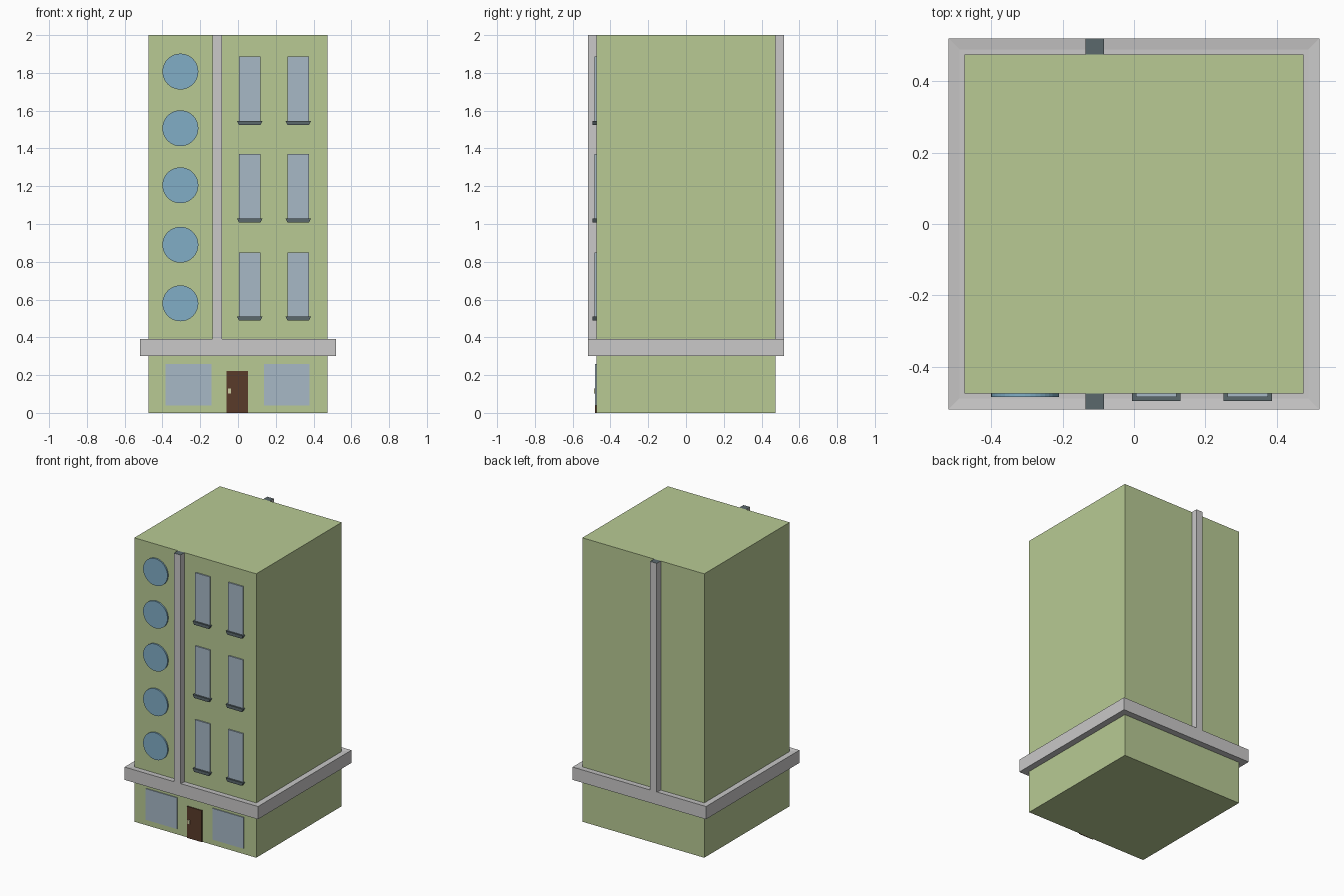
import bpy, bmesh, math
from mathutils import Matrix, Vector

if "Cube" in bpy.data.objects:
    bpy.data.objects.remove(bpy.data.objects["Cube"])


def mat(name, r, g, b):
    m = bpy.data.materials.new(name)
    m.diffuse_color = (r, g, b, 1)
    m.use_nodes = True
    m.node_tree.nodes["Principled BSDF"].inputs["Base Color"].default_value = m.diffuse_color
    return m


GREEN = mat("green wall", 0.479, 0.591, 0.296)
GREY = mat("pale grey stone", 0.585, 0.580, 0.580)
SLATE = mat("dark slate", 0.105, 0.140, 0.152)
BLUE = mat("round glass blue", 0.219, 0.423, 0.565)
GLASS = mat("window glass", 0.386, 0.485, 0.565)
BROWN = mat("door brown", 0.102, 0.044, 0.023)
BRASS = mat("handle cream", 0.62, 0.62, 0.36)

W = 0.475   # half width of the tower
B = 0.52    # half width of the belt course


def finish(name, bm, *mats):
    bmesh.ops.recalc_face_normals(bm, faces=bm.faces)
    me = bpy.data.meshes.new(name)
    bm.to_mesh(me)
    bm.free()
    for m in mats:
        me.materials.append(m)
    ob = bpy.data.objects.new(name, me)
    bpy.context.collection.objects.link(ob)
    return ob


def box_bm(x0, x1, y0, y1, z0, z1):
    bm = bmesh.new()
    size = Matrix.Diagonal((x1 - x0, y1 - y0, z1 - z0, 1))
    mid = Matrix.Translation(((x0 + x1) / 2, (y0 + y1) / 2, (z0 + z1) / 2))
    bmesh.ops.create_cube(bm, size=1, matrix=mid @ size)
    return bm


def box(name, m, *dims):
    return finish(name, box_bm(*dims), m)


# Tower
box("tower_body", GREEN, -W, W, -W, W, 0, 2)

# Belt course, its top dipping slightly toward the wall
bm = box_bm(-B, B, -B, B, 0.30, 0.39)
top = [f for f in bm.faces if f.calc_center_median().z > 0.389]
bmesh.ops.inset_region(bm, faces=top, thickness=B - W, depth=0)
for v in bm.verts:
    if v.co.z > 0.389 and abs(v.co.x) < B - 0.01:
        v.co.z -= 0.004
finish("belt_course", bm, GREY)

# Vertical strips front and back, with dark top ends
for name, y0, y1 in (("front_strip", -B, -W), ("back_strip", W, B)):
    bm = box_bm(-0.136, -0.084, y0, y1, 0.385, 2)
    for f in bm.faces:
        f.material_index = int(f.calc_center_median().z > 1.99)
    finish(name, bm, GREY, SLATE)

# Round windows
for i, z in enumerate((0.58, 0.89, 1.205, 1.507, 1.807)):
    bm = bmesh.new()
    place = Matrix.Translation((-0.305, -W - 0.003, z)) @ Matrix.Rotation(math.pi / 2, 4, 'X')
    bmesh.ops.create_cone(bm, cap_ends=True, segments=40, radius1=0.095,
                          radius2=0.095, depth=0.014, matrix=place)
    finish(f"round_window_{i + 1}", bm, BLUE)
    ob = bpy.context.collection.objects[f"round_window_{i + 1}"]
    bpy.context.view_layer.objects.active = ob

# Tall windows with tapered sills
for i, z in enumerate((0.51, 1.03, 1.546)):
    for j, x in enumerate((0.062, 0.319)):
        tag = f"{i + 1}_{j + 1}"
        box(f"tall_window_{tag}", GLASS, x - 0.057, x + 0.057, -0.484, -W + 0.005,
            z - 0.005, z + 0.340)
        bm = box_bm(x - 0.068, x + 0.068, -0.496, -W + 0.005, z - 0.022, z)
        for v in bm.verts:
            if v.co.z < z - 0.01:
                v.co.x = x + (v.co.x - x) * 0.83
        finish(f"window_sill_{tag}", bm, SLATE)

# Shop windows
box("shop_window_left", GLASS, -0.383, -0.14, -0.481, -W + 0.002, 0.04, 0.26)
box("shop_window_right", GLASS, 0.137, 0.378, -0.481, -W + 0.002, 0.04, 0.26)

# Door and handle
box("door", BROWN, -0.06, 0.054, -0.482, -W + 0.002, 0, 0.222)
box("door_handle", BRASS, -0.052, -0.036, -0.487, -0.481, 0.102, 0.130)
